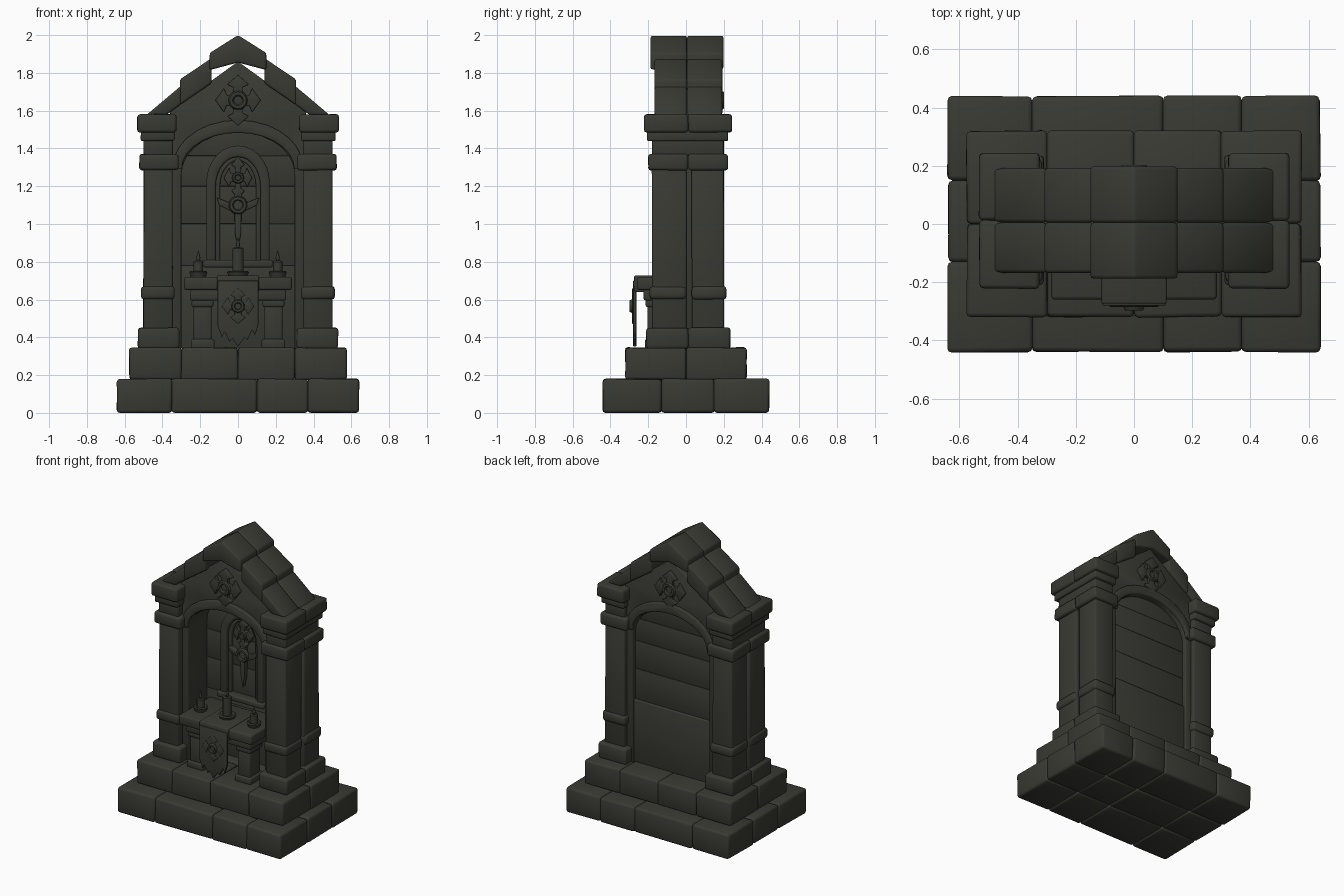
import bpy, bmesh, math, random
from mathutils import Matrix

random.seed(4)
cube = bpy.data.objects.get("Cube")
if cube:
    bpy.data.objects.remove(cube, do_unlink=True)

stone = bpy.data.materials.new("dark_stone")
stone.use_nodes = True
COLOUR = (0.042, 0.042, 0.034, 1)
stone.diffuse_color = COLOUR
bsdf = stone.node_tree.nodes["Principled BSDF"]
bsdf.inputs["Base Color"].default_value = COLOUR
bsdf.inputs["Roughness"].default_value = 0.9
made = []


def finish(name, bm, bevel=0.0):
    """Bevel the hard edges and turn the bmesh into an object."""
    bmesh.ops.recalc_face_normals(bm, faces=bm.faces)
    if bevel:
        hard = [e for e in bm.edges if e.calc_face_angle(0) > 0.6]
        bmesh.ops.bevel(bm, geom=hard, offset=bevel, segments=2, profile=0.5,
                        affect='EDGES', clamp_overlap=True)
    mesh = bpy.data.meshes.new(name)
    bm.to_mesh(mesh)
    bm.free()
    mesh.materials.append(stone)
    obj = bpy.data.objects.new(name, mesh)
    bpy.context.collection.objects.link(obj)
    made.append(obj)


def boxes(name, ranges, bevel=0.01, jitter=0.0):
    """Stone blocks, each given as x0, x1, y0, y1, z0, z1."""
    bm = bmesh.new()
    for x0, x1, y0, y1, z0, z1 in ranges:
        new = bmesh.ops.create_cube(bm, size=1)["verts"]
        for v in new:
            v.co = [(a + b) / 2 + c * abs(b - a) + random.uniform(-jitter, jitter)
                    for a, b, c in ((x0, x1, v.co.x), (y0, y1, v.co.y), (z0, z1, v.co.z))]
            v.co.z = max(v.co.z, 0)
    finish(name, bm, bevel)


def course(name, xs, ys, z0, z1, bevel):
    """A layer of blocks split at the given seams."""
    boxes(name, [(a, b, c, d, z0, z1) for a, b in zip(xs, xs[1:])
                 for c, d in zip(ys, ys[1:])], bevel, 0.003)


def prism(name, points, y0, y1, bevel=0.006):
    """Extrude an outline in the x-z plane from y0 to y1."""
    bm = bmesh.new()
    face = bm.faces.new([bm.verts.new((x, y0, z)) for x, z in points])
    out = bmesh.ops.extrude_face_region(bm, geom=[face])["geom"]
    for v in out:
        if isinstance(v, bmesh.types.BMVert):
            v.co.y = y1
    finish(name, bm, bevel)


def arch(half, bottom, spring, top, n=14):
    """Open outline of an arch from its left foot to its right foot."""
    curve = [(-half * math.cos(math.pi * i / n),
              spring + (top - spring) * math.sin(math.pi * i / n)) for i in range(n + 1)]
    return [(-half, bottom)] + curve + [(half, bottom)]


def lathe(name, profile, x, y, sides=12):
    bm = bmesh.new()
    verts = [bm.verts.new((x + r, y, z)) for r, z in profile]
    edges = [bm.edges.new(pair) for pair in zip(verts, verts[1:])]
    bmesh.ops.spin(bm, geom=verts + edges, cent=(x, y, 0), axis=(0, 0, 1),
                   angle=math.tau, steps=sides, use_duplicate=False)
    bmesh.ops.remove_doubles(bm, verts=bm.verts, dist=0.0005)
    finish(name, bm)


def ring(name, z, y, radius, width, depth):
    n = 20
    bm = bmesh.new()
    verts = [bm.verts.new((radius + width * a, depth * b, 0))
             for a, b in ((-1, 0), (-0.5, -1), (0.5, -1), (1, 0))]
    edges = [bm.edges.new(p) for p in zip(verts, verts[1:] + verts[:1])]
    bmesh.ops.spin(bm, geom=verts + edges, cent=(0, 0, 0), axis=(0, 1, 0),
                   angle=math.tau, steps=n)
    bmesh.ops.remove_doubles(bm, verts=bm.verts, dist=0.0005)
    bmesh.ops.transform(bm, matrix=Matrix.Translation((0, y, z)), verts=bm.verts)
    finish(name, bm)


def flared_cross(name, z, y, size, tall, depth):
    """Four pointed arms with barbs; depth may be negative to face the front."""
    arm = [(0.22, 0.22), (0.2, 0.5), (0.48, 0.62), (0.27, 0.78), (0, 1),
           (-0.27, 0.78), (-0.48, 0.62), (-0.2, 0.5)]
    pts = []
    for q in range(4):
        c, s = math.cos(q * math.pi / 2), math.sin(q * math.pi / 2)
        pts += [(size * (a * c - b * s), z + tall * (a * s + b * c)) for a, b in arm]
    prism(name, pts, y, y + depth, 0.004)
    ring(name + "_ring", z, y + depth, size * 0.3, size * 0.12, 0.012 if depth < 0 else -0.012)


# Stepped base
course("base_blocks", (-0.64, -0.35, 0.1, 0.37, 0.64), (-0.44, -0.13, 0.15, 0.44), 0, 0.18, 0.016)
course("step_blocks", (-0.575, -0.3, 0, 0.3, 0.575), (-0.32, 0, 0.32), 0.175, 0.345, 0.014)

# Corner pillars, with a narrow slot in each outer side
for s, side in ((1, "left"), (-1, "right")):
    def column(name, parts, bevel=0.01):
        boxes(side + name, [(s * a, s * b, *rest) for a, b, *rest in parts], bevel, 0.002)
    column("_pillar_plinth", [(0.31, 0.53, -0.21, 0.012, 0.34, 0.45),
                              (0.31, 0.53, 0.012, 0.235, 0.34, 0.45)], 0.014)
    column("_pillar_shaft", [(0.345, 0.5, -0.18, 0.002, 0.44, 1.3),
                             (0.345, 0.5, 0.03, 0.2, 0.44, 1.3)])
    column("_pillar_core", [(0.345, 0.475, -0.1, 0.1, 0.44, 1.5)])
    column("_pillar_waist", [(0.335, 0.513, -0.193, 0.002, 0.6, 0.67),
                             (0.335, 0.513, 0.03, 0.213, 0.6, 0.67)], 0.018)
    column("_pillar_band", [(0.315, 0.522, -0.2, 0.012, 1.285, 1.37),
                            (0.315, 0.522, 0.012, 0.222, 1.285, 1.37)], 0.014)
    column("_pillar_neck", [(0.345, 0.5, -0.18, 0.2, 1.36, 1.46)])
    column("_capital_lip", [(0.335, 0.515, -0.205, 0.222, 1.44, 1.5)])
    column("_capital", [(0.325, 0.533, -0.222, 0.012, 1.485, 1.58),
                        (0.325, 0.533, 0.012, 0.243, 1.485, 1.58)], 0.014)

# Gabled wall with the arched opening, and the raised arch moulding
opening = arch(0.3, 0.34, 1.26, 1.485)
prism("gable_wall", opening + [(0.36, 0.34), (0.36, 1.6), (0, 1.86), (-0.36, 1.6), (-0.36, 0.34)],
      -0.13, 0.17)
prism("arch_moulding", arch(0.298, 1.29, 1.29, 1.483)
      + arch(0.345, 1.29, 1.3, 1.55)[::-1], -0.152, 0.19, 0.008)

# Wall at the back of the niche, in courses
boxes("niche_wall", [(-0.32, 0.32, 0.08, 0.14, a, b) for a, b in
                     ((0.78, 1.0), (1.0, 1.2), (1.2, 1.36), (1.36, 1.53))], 0.004, 0.001)
boxes("niche_wall_foot", [(-0.32, 0.32, 0.08, 0.155, 0.34, 0.785)], 0.008)

# Roof slabs and ridge stones, front and back rows
slab_low = [(0.485, 1.577), (0.3, 1.733), (0.3, 1.635), (0.38, 1.577)]
slab_high = [(0.308, 1.765), (0.14, 1.878), (0.14, 1.745), (0.308, 1.63)]
ridge = [(-0.15, 1.905), (0, 2), (0.15, 1.905), (0.15, 1.815), (0, 1.855), (-0.15, 1.815)]
for row, y0, y1, over in (("front", -0.168, 0.005, -0.02), ("back", 0.005, 0.192, 0.006)):
    end0, end1 = (y0 + over, y1) if over < 0 else (y0, y1 + over)
    prism(row + "_ridge_stone", ridge, end0, end1, 0.012)
    for s, side in ((1, "left"), (-1, "right")):
        prism(f"{row}_{side}_lower_slab", [(s * x, z) for x, z in slab_low], y0, y1, 0.012)
        prism(f"{row}_{side}_upper_slab", [(s * x, z) for x, z in slab_high], y0, y1, 0.012)

# Carved crosses on both gables
flared_cross("front_gable_cross", 1.655, -0.125, 0.12, 0.135, -0.03)
flared_cross("back_gable_cross", 1.655, 0.165, 0.12, 0.135, 0.025)

# Arched window relief in the niche
prism("window_frame", arch(0.118, 0.78, 1.2, 1.355) + arch(0.168, 0.78, 1.22, 1.415)[::-1],
      0.085, 0.035, 0.01)
prism("window_inner_frame", arch(0.095, 0.8, 1.2, 1.335) + arch(0.122, 0.8, 1.2, 1.36)[::-1],
      0.085, 0.06, 0.005)
boxes("window_sill", [(-0.185, 0.185, 0.02, 0.09, 0.77, 0.81)], 0.01)
flared_cross("window_cross", 1.245, 0.085, 0.075, 0.11, -0.035)
prism("window_cross_stem", [(-0.02, 1.16), (0.02, 1.16), (0.016, 0.95), (0, 0.87), (-0.016, 0.95)],
      0.085, 0.05, 0.004)
prism("window_cross_guard", [(-0.112, 1.14), (-0.05, 1.115), (0.05, 1.115), (0.112, 1.14),
                             (0.1, 1.1), (0.04, 1.07), (-0.04, 1.07), (-0.1, 1.1)],
      0.085, 0.05, 0.004)
ring("window_cross_ring", 1.1, 0.055, 0.036, 0.014, 0.02)

# Altar table on two stout legs
boxes("altar_top", [(-0.285, 0.285, -0.26, 0.09, 0.65, 0.72)], 0.012)
boxes("altar_moulding", [(-0.255, 0.255, -0.225, 0.09, 0.595, 0.655)], 0.01)
for s, side in ((1, "left"), (-1, "right")):
    boxes(side + "_altar_leg", [(s * 0.14, s * 0.235, -0.205, -0.08, 0.37, 0.57),
                                (s * 0.125, s * 0.25, -0.218, -0.065, 0.34, 0.39),
                                (s * 0.13, s * 0.245, -0.214, -0.07, 0.56, 0.6)], 0.01)

# Altar cloth with a ragged hem
boxes("cloth_top", [(-0.112, 0.112, -0.274, 0.05, 0.64, 0.727)], 0.006)
hem = [(-0.108, 0.46), (-0.085, 0.4), (-0.07, 0.43), (-0.045, 0.375), (-0.03, 0.395),
       (0, 0.35), (0.035, 0.4), (0.05, 0.385), (0.075, 0.44), (0.09, 0.41), (0.108, 0.47)]
prism("cloth_hanging", [(0.108, 0.7), (-0.108, 0.7)] + hem, -0.28, -0.263, 0.003)
flared_cross("cloth_cross", 0.565, -0.278, 0.085, 0.095, -0.008)

# Candles in shallow dishes
for name, x, dish, r, top in (("middle", 0, 0.058, 0.03, 0.87), ("left", 0.21, 0.048, 0.025, 0.8),
                              ("right", -0.21, 0.048, 0.025, 0.8)):
    lathe(name + "_candle", [(0, 0.715), (dish * 0.8, 0.715), (dish, 0.745), (dish * 0.85, 0.752),
                             (r, 0.745), (r, top), (r * 0.7, top + 0.006), (0, top)], x, -0.12)
    lathe(name + "_flame", [(0, top - 0.005), (0.006, top), (0.011, top + 0.022),
                            (0.005, top + 0.045), (0, top + 0.062)], x, -0.12, 8)

# Smooth the rounded edges, keep the flat faces crisp
bpy.ops.object.select_all(action='DESELECT')
for obj in made:
    obj.select_set(True)
bpy.context.view_layer.objects.active = made[0]
bpy.ops.object.shade_smooth_by_angle(angle=math.radians(50))
